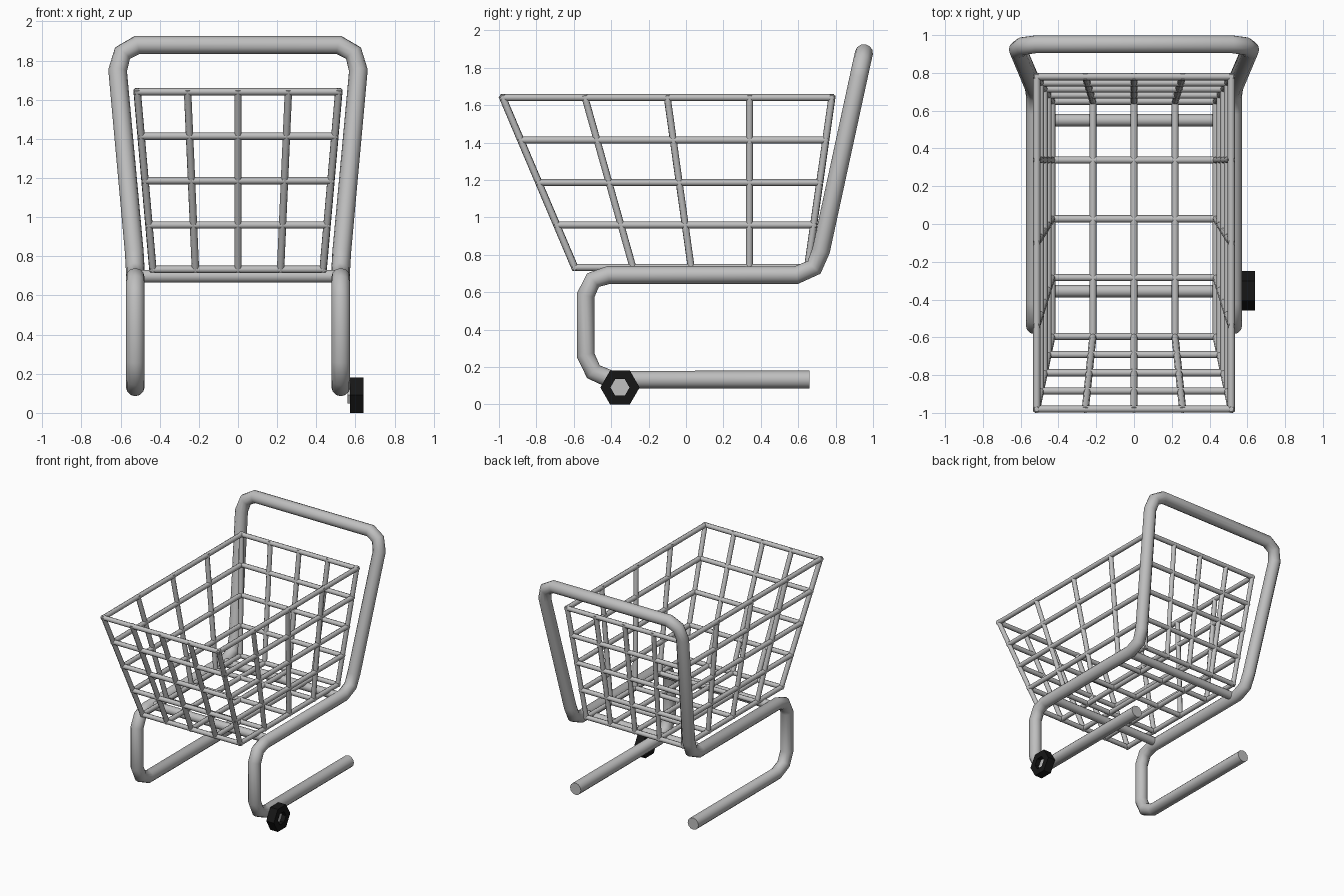
import bpy, bmesh, math
from mathutils import Vector

if "Cube" in bpy.data.objects:
    bpy.data.objects.remove(bpy.data.objects["Cube"])


def material(name, c):
    m = bpy.data.materials.new(name)
    m.diffuse_color = (*c, 1)
    m.use_nodes = True
    m.node_tree.nodes["Principled BSDF"].inputs["Base Color"].default_value = m.diffuse_color
    return m


STEEL = material("steel grey", (0.52, 0.52, 0.52))
RUBBER = material("rubber black", (0.008, 0.008, 0.008))


def tubes(name, paths, radius, res, mat):
    """Round tubes along polyline paths, joined in one mesh object."""
    cu = bpy.data.curves.new(name, 'CURVE')
    cu.dimensions = '3D'
    cu.bevel_depth = radius
    cu.bevel_resolution = res
    cu.use_fill_caps = True
    for path in paths:
        s = cu.splines.new('POLY')
        s.points.add(len(path) - 1)
        for p, co in zip(s.points, path):
            p.co = (*co, 1)
    cu.materials.append(mat)
    ob = bpy.data.objects.new(name, cu)
    bpy.context.collection.objects.link(ob)
    bpy.ops.object.select_all(action='DESELECT')
    ob.select_set(True)
    bpy.context.view_layer.objects.active = ob
    bpy.ops.object.convert(target='MESH')
    bpy.ops.object.shade_smooth_by_angle(angle=math.radians(50))
    return bpy.context.object


# Bent tube frame: right half path, then mirrored back down the left
half = [(0.525, 0.66, 0.133), (0.525, -0.40, 0.133), (0.525, -0.495, 0.175),
        (0.525, -0.537, 0.265), (0.525, -0.537, 0.583), (0.525, -0.497, 0.665),
        (0.525, -0.415, 0.692), (0.525, 0.59, 0.692), (0.525, 0.685, 0.733),
        (0.53, 0.722, 0.823), (0.615, 0.923, 1.75), (0.59, 0.942, 1.838),
        (0.515, 0.952, 1.88)]
tubes("tube_frame", [half + [(-x, y, z) for x, y, z in reversed(half)]], 0.048, 4, STEEL)

# Cross bars under the basket
tubes("cross_bars", [[(-0.525, y, 0.698), (0.525, y, 0.698)] for y in (-0.355, 0.55)],
      0.033, 4, STEEL)

# Wire basket: a tapered box with four divisions each way
N = 4


def basket(u, v, w):
    """Point in the basket; u across, v front to back, w bottom to top (0..1)."""
    hx = 0.435 + 0.08 * w
    front = -0.595 - 0.385 * w
    back = 0.65 + 0.13 * w
    return Vector((hx * (2 * u - 1), front + (back - front) * v, 0.733 + 0.908 * w))


def wire(a, b):
    a, b = basket(*a), basket(*b)
    d = (b - a).normalized() * 0.012
    return [a - d, b + d]


wires = []
for i in range(N + 1):
    t = i / N
    for e in (0, 1):
        wires.append(wire((e, 0, t), (e, 1, t)))      # side wall rings
        wires.append(wire((0, e, t), (1, e, t)))      # front and back rings
        wires.append(wire((t, e, 0), (t, e, 1)))      # front and back uprights
        if 0 < i < N:
            wires.append(wire((e, t, 0), (e, t, 1)))  # side uprights
    if 0 < i < N:
        wires.append(wire((t, 0, 0), (t, 1, 0)))      # floor lengthwise
        wires.append(wire((0, t, 0), (1, t, 0)))      # floor crosswise
tubes("wire_basket", wires, 0.019, 2, STEEL)


def hex_ring(name, profile, centre, mat, closed):
    """Revolve an (x, radius) profile around the x axis in six flat steps."""
    bm = bmesh.new()
    rings = [[bm.verts.new((x, centre[0] + r * math.cos(k * math.pi / 3),
                            centre[1] + r * math.sin(k * math.pi / 3)))
              for k in range(6)] for x, r in profile]
    for i in range(len(rings) if closed else len(rings) - 1):
        a, b = rings[i], rings[(i + 1) % len(rings)]
        for k in range(6):
            bm.faces.new((a[k], a[(k + 1) % 6], b[(k + 1) % 6], b[k]))
    if not closed:
        bm.faces.new(rings[0])
        bm.faces.new(rings[-1])
    bmesh.ops.recalc_face_normals(bm, faces=bm.faces)
    me = bpy.data.meshes.new(name)
    bm.to_mesh(me)
    bm.free()
    me.materials.append(mat)
    bpy.context.collection.objects.link(bpy.data.objects.new(name, me))


# The single hexagonal wheel on the right, with a recessed hub
C = (-0.353, 0.091)
hex_ring("wheel_tyre", [(0.573, 0.105), (0.64, 0.105), (0.64, 0.051), (0.573, 0.051)],
         C, RUBBER, True)
hex_ring("wheel_hub", [(0.56, 0.051), (0.605, 0.051)], C, STEEL, False)
